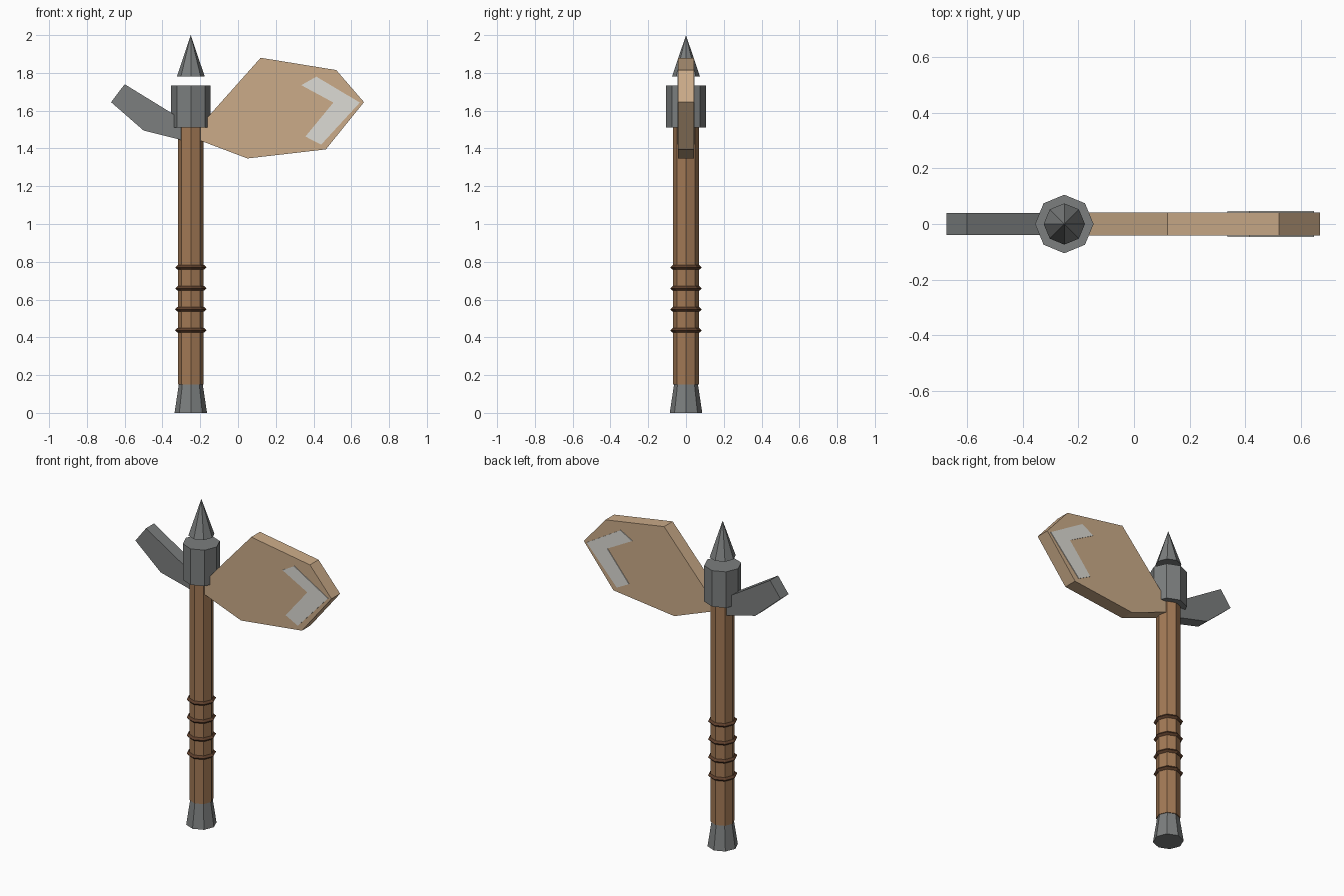
import bpy, bmesh
from mathutils import Vector

if "Cube" in bpy.data.objects:
    bpy.data.objects.remove(bpy.data.objects["Cube"])

AXIS_X = -0.25   # handle axis
SIDES = 8


def material(name, rgb):
    m = bpy.data.materials.new(name)
    m.diffuse_color = (*rgb, 1)
    m.use_nodes = True
    m.node_tree.nodes["Principled BSDF"].inputs["Base Color"].default_value = m.diffuse_color
    return m


METAL = material("dark_metal", (0.20, 0.21, 0.21))
WOOD = material("wood", (0.36, 0.19, 0.09))
WRAP = material("wrap", (0.11, 0.05, 0.025))
STONE = material("tan_stone", (0.60, 0.41, 0.25))
PAINT = material("pale_paint", (0.72, 0.71, 0.66))


def turned(name, z0, z1, r0, r1, mat):
    """Eight-sided cylinder or cone on the handle axis."""
    bpy.ops.mesh.primitive_cone_add(vertices=SIDES, radius1=r0, radius2=r1,
                                    depth=z1 - z0, location=(AXIS_X, 0, (z0 + z1) / 2))
    ob = bpy.context.object
    ob.name = name
    ob.data.materials.append(mat)


def plate(name, outline, half, mat):
    """Flat x-z outline extruded symmetrically along y."""
    bm = bmesh.new()
    face = bm.faces.new([bm.verts.new((x, -half, z)) for x, z in outline])
    ext = bmesh.ops.extrude_face_region(bm, geom=[face], use_keep_orig=True)
    moved = [g for g in ext["geom"] if isinstance(g, bmesh.types.BMVert)]
    bmesh.ops.translate(bm, verts=moved, vec=Vector((0, 2 * half, 0)))
    bmesh.ops.recalc_face_normals(bm, faces=bm.faces)
    me = bpy.data.meshes.new(name)
    bm.to_mesh(me)
    bm.free()
    me.materials.append(mat)
    bpy.context.collection.objects.link(bpy.data.objects.new(name, me))


# Shaft, pommel, collar and floating spike
turned("handle", 0.15, 1.53, 0.068, 0.068, WOOD)
turned("pommel", 0.0, 0.153, 0.086, 0.063, METAL)
turned("collar", 1.51, 1.732, 0.105, 0.105, METAL)
turned("spike", 1.78, 2.0, 0.074, 0.0, METAL)

# Grip rings
for i in range(4):
    bpy.ops.mesh.primitive_torus_add(major_segments=SIDES, minor_segments=4,
                                     major_radius=0.071, minor_radius=0.012,
                                     location=(AXIS_X, 0, 0.437 + i * 0.111))
    ring = bpy.context.object
    ring.name = f"grip_ring_{i + 1}"
    ring.data.materials.append(WRAP)

# Main blade
plate("blade", [(0.12, 1.88), (0.52, 1.815), (0.667, 1.645), (0.465, 1.395),
                (0.05, 1.347), (-0.23, 1.453), (-0.21, 1.51)], 0.042, STONE)

# Painted chevron showing on both blade faces
plate("blade_chevron", [(0.335, 1.735), (0.415, 1.78), (0.645, 1.643),
                        (0.44, 1.42), (0.357, 1.463), (0.505, 1.643)], 0.046, PAINT)

# Rear pick
plate("rear_pick", [(-0.6, 1.74), (-0.672, 1.645), (-0.5, 1.495),
                    (-0.27, 1.437), (-0.25, 1.525)], 0.039, METAL)
